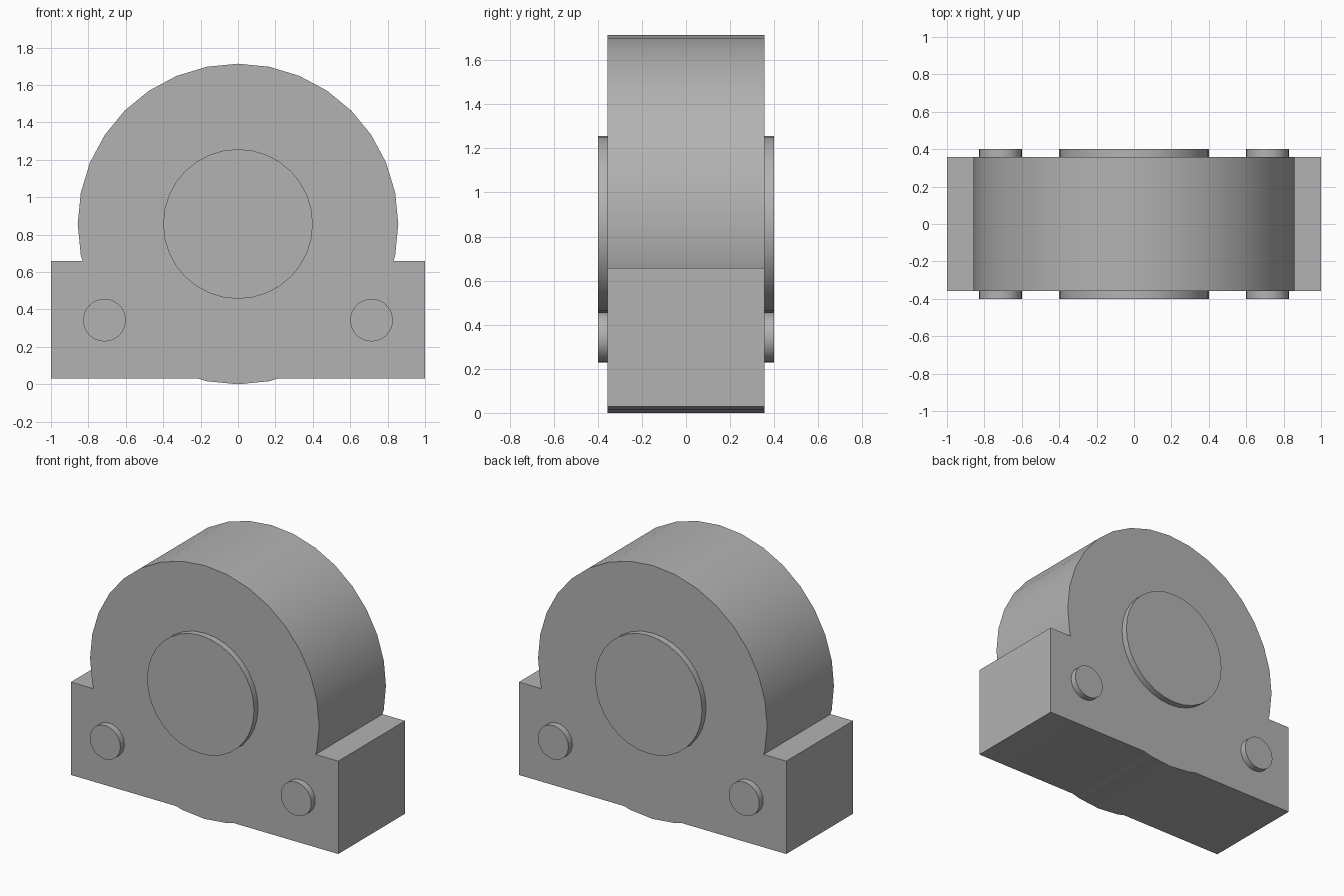
import bpy
from math import radians, pi

old = bpy.data.objects.get("Cube")
if old:
    bpy.data.objects.remove(old, do_unlink=True)

grey = bpy.data.materials.new("plain grey")
grey.use_nodes = True
colour = (0.45, 0.45, 0.45, 1)
grey.diffuse_color = colour
grey.node_tree.nodes["Principled BSDF"].inputs["Base Color"].default_value = colour

HALF_DEPTH = 0.357
BOSS_DEPTH = 0.4
AXIS_Z = 0.857


def finish(obj, name):
    """Name, colour and shade a part, keeping its edges sharp."""
    obj.name = name
    obj.data.materials.clear()
    obj.data.materials.append(grey)
    bpy.ops.object.select_all(action="DESELECT")
    obj.select_set(True)
    bpy.context.view_layer.objects.active = obj
    bpy.ops.object.transform_apply(location=False, rotation=True, scale=True)
    bpy.ops.object.shade_smooth_by_angle(angle=radians(30))
    return obj


def disc(name, radius, half_depth, x, z, sides):
    """Cylinder lying along the y axis."""
    bpy.ops.mesh.primitive_cylinder_add(
        vertices=sides, radius=radius, depth=2 * half_depth,
        location=(x, 0, z), rotation=(pi / 2, 0, 0))
    return finish(bpy.context.object, name)


# Housing: round drum merged with a rectangular foot
drum = disc("drum_cutter", AXIS_Z, HALF_DEPTH, 0, AXIS_Z, 32)
bottom, top = 0.03, 0.658
bpy.ops.mesh.primitive_cube_add(size=2, location=(0, 0, (bottom + top) / 2))
housing = bpy.context.object
housing.scale = (1, HALF_DEPTH, (top - bottom) / 2)
finish(housing, "housing")
union = housing.modifiers.new("join_drum", "BOOLEAN")
union.operation = "UNION"
union.solver = "EXACT"
union.object = drum
bpy.ops.object.modifier_apply(modifier=union.name)
bpy.data.objects.remove(drum, do_unlink=True)
finish(housing, "housing")

# Central shaft and the two mounting pins, standing proud on both faces
disc("shaft", 0.4, BOSS_DEPTH, 0, AXIS_Z, 32)
for side, x in (("left", 0.714), ("right", -0.714)):
    disc(side + "_pin", 0.114, BOSS_DEPTH, x, 0.343, 32)
